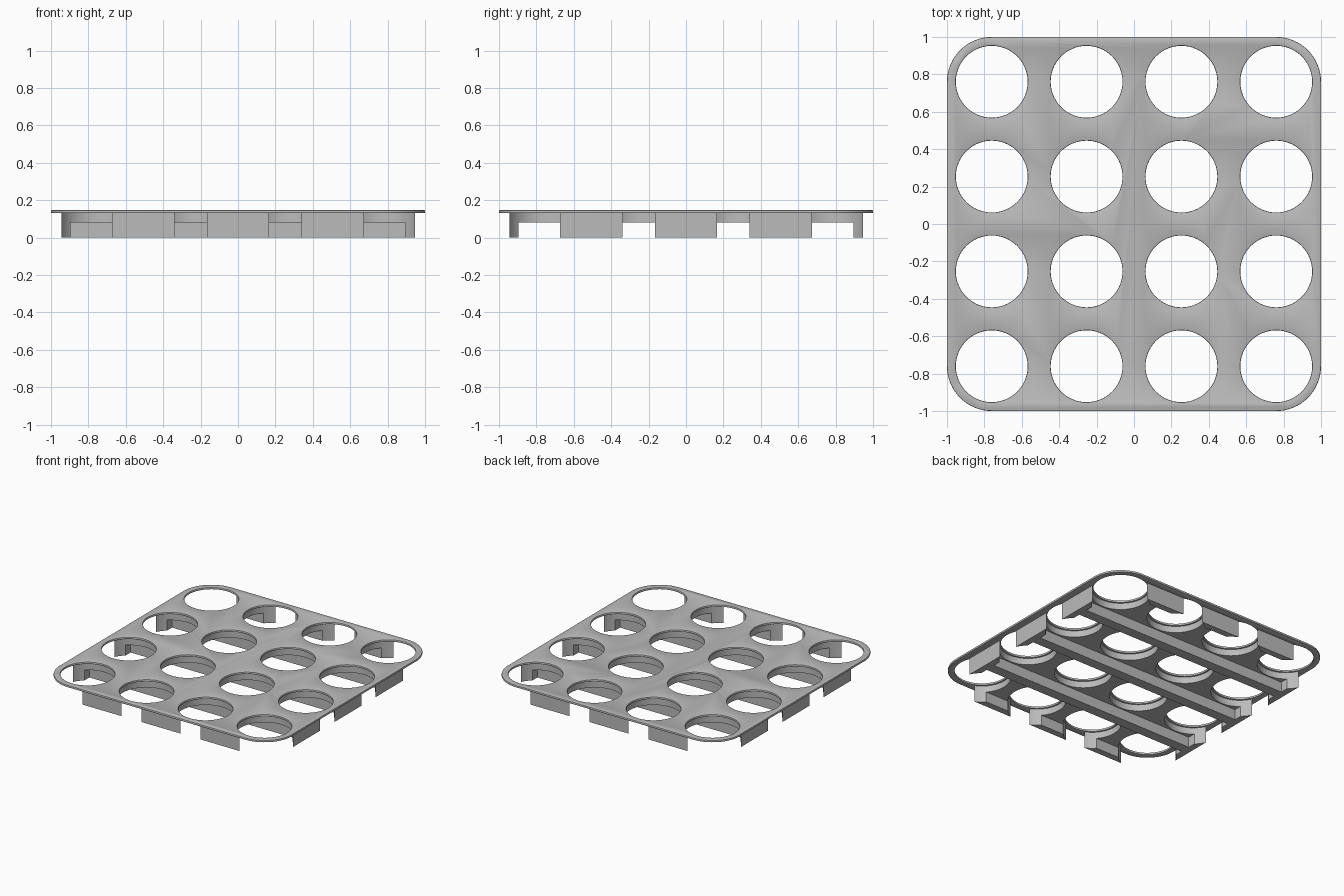
import bpy, bmesh, math

cube = bpy.data.objects.get("Cube")
if cube:
    bpy.data.objects.remove(cube, do_unlink=True)

PITCH = 0.507
ROWS = [(i - 1.5) * PITCH for i in range(4)]
RIBS = [(i - 1) * PITCH for i in range(3)]
PLATE_Z, TOP_Z = 0.13, 0.147
SLAB_Z = 0.08
HOLE_R, BORE_R = 0.192, 0.204
OUTER, INNER = 0.945, 0.895
RIB_HALF = 0.04

grey = bpy.data.materials.new("light grey")
grey.use_nodes = True
colour = (0.5, 0.5, 0.5, 1)
grey.diffuse_color = colour
grey.node_tree.nodes["Principled BSDF"].inputs["Base Color"].default_value = colour


def circle(cx, cy, r, n=64):
    return [(cx + r * math.cos(math.tau * i / n), cy + r * math.sin(math.tau * i / n))
            for i in range(n)]


def rounded_square(half, r, n=16):
    pts = []
    for k, (sx, sy) in enumerate([(1, 1), (-1, 1), (-1, -1), (1, -1)]):
        for i in range(n + 1):
            a = math.pi / 2 * (k + i / n)
            pts.append((sx * (half - r) + r * math.cos(a), sy * (half - r) + r * math.sin(a)))
    return pts


def rectangle(x0, x1, y0, y1):
    return [(x0, y0), (x1, y0), (x1, y1), (x0, y1)]


def prisms(name, outlines, z0, z1):
    """One mesh object holding an upright prism for each outline."""
    bm = bmesh.new()
    for pts in outlines:
        face = bm.faces.new([bm.verts.new((x, y, z0)) for x, y in pts])
        new = bmesh.ops.extrude_face_region(bm, geom=[face])["geom"]
        bmesh.ops.translate(bm, vec=(0, 0, z1 - z0),
                            verts=[v for v in new if isinstance(v, bmesh.types.BMVert)])
    bmesh.ops.recalc_face_normals(bm, faces=bm.faces)
    mesh = bpy.data.meshes.new(name)
    bm.to_mesh(mesh)
    bm.free()
    obj = bpy.data.objects.new(name, mesh)
    bpy.context.collection.objects.link(obj)
    obj.data.materials.append(grey)
    return obj


def finish(obj, cutters=(), bevel=0):
    """Cut the part, round its sharp rims and apply the result."""
    for cutter in cutters:
        mod = obj.modifiers.new("cut", 'BOOLEAN')
        mod.operation, mod.solver, mod.object = 'DIFFERENCE', 'EXACT', cutter
    if bevel:
        mod = obj.modifiers.new("rim", 'BEVEL')
        mod.width, mod.segments = bevel, 2
        mod.limit_method, mod.angle_limit = 'ANGLE', math.radians(50)
    bpy.context.view_layer.update()
    result = obj.evaluated_get(bpy.context.evaluated_depsgraph_get())
    obj.data = bpy.data.meshes.new_from_object(result)
    obj.modifiers.clear()
    for cutter in cutters:
        bpy.data.objects.remove(cutter, do_unlink=True)
    bpy.ops.object.select_all(action='DESELECT')
    obj.select_set(True)
    bpy.context.view_layer.objects.active = obj
    bpy.ops.object.shade_smooth_by_angle(angle=math.radians(30))


def hole_cutters(name, r):
    obj = prisms(name, [circle(x, y, r) for x in ROWS for y in ROWS], -0.1, 0.3)
    obj.hide_render = True
    return obj


# Top plate with sixteen holes and softened rims
plate = prisms("top_plate", [rounded_square(1, 0.24)], PLATE_Z, TOP_Z)
finish(plate, [hole_cutters("plate_holes", HOLE_R)], bevel=0.005)

# Lower frame: slab, perimeter walls and three ribs, left over between the pockets
frame = prisms("lower_frame", [rounded_square(OUTER, 0.185)], 0, PLATE_Z + 0.005)
edges = [-INNER] + [y + s * RIB_HALF for y in RIBS for s in (-1, 1)] + [INNER]
pockets = prisms("pockets", [rectangle(-INNER, INNER, a, b)
                             for a, b in zip(edges[::2], edges[1::2])], -0.1, SLAB_Z)
pockets.hide_render = True
finish(frame, [pockets, hole_cutters("frame_holes", BORE_R)])
